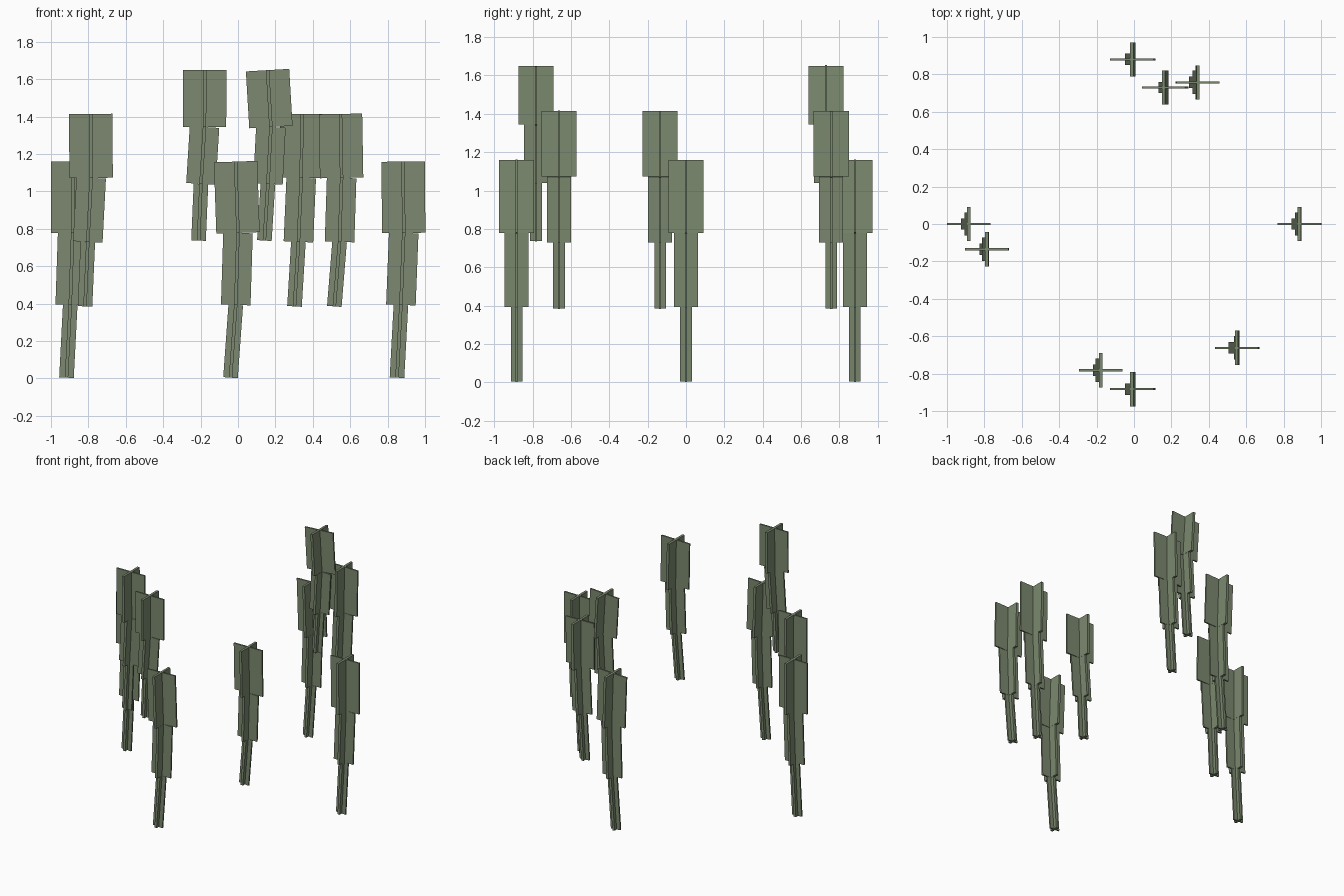
import bpy, math

mat = bpy.data.materials.new("dull_green")
mat.diffuse_color = (0.20, 0.25, 0.16, 1)

# joint heights of each tier, and plate widths (x, y) of each segment
TIERS = [(0.004, 0.393, 0.778, 1.159), (0.385, 0.73, 1.072, 1.414), (0.737, 1.04, 1.344, 1.648)]
WIDTHS = [(0.078, 0.061), (0.158, 0.125), (0.232, 0.183)]
THICK_X, THICK_Y = 0.018, 0.011

# tier, y position, x of the four joints from bottom to top
STALKS = [
    (0, 0.0, (0.850, 0.871, 0.886, 0.883)),
    (0, 0.0, (-0.917, -0.897, -0.884, -0.884)),
    (0, 0.88, (-0.040, -0.012, 0.000, -0.013)),
    (0, -0.883, (-0.040, -0.012, 0.000, -0.013)),
    (1, -0.135, (-0.818, -0.803, -0.785, -0.788)),
    (1, 0.757, (0.302, 0.323, 0.338, 0.342)),
    (1, -0.662, (0.515, 0.543, 0.554, 0.548)),
    (2, -0.782, (-0.211, -0.198, -0.179, -0.178)),
    (2, 0.73, (0.141, 0.160, 0.176, 0.158)),
]


def plate(name, loc, tilt, size):
    bpy.ops.mesh.primitive_cube_add(size=1, location=loc, rotation=(0, tilt, 0))
    ob = bpy.context.object
    ob.name = name
    ob.scale = size
    ob.data.materials.append(mat)


# each stalk is three crossed-plate segments, widening upward
for n, (tier, y, xs) in enumerate(STALKS):
    zs = TIERS[tier]
    for s, (wx, wy) in enumerate(WIDTHS):
        dx, dz = xs[s + 1] - xs[s], zs[s + 1] - zs[s]
        loc = ((xs[s] + xs[s + 1]) / 2, y, (zs[s] + zs[s + 1]) / 2)
        tilt, length = math.atan2(dx, dz), math.hypot(dx, dz)
        label = f"stalk_{n + 1}_segment_{s + 1}"
        plate(label + "_wide_plate", loc, tilt, (wx, THICK_Y, length))
        plate(label + "_cross_plate", loc, tilt, (THICK_X, wy, length))
